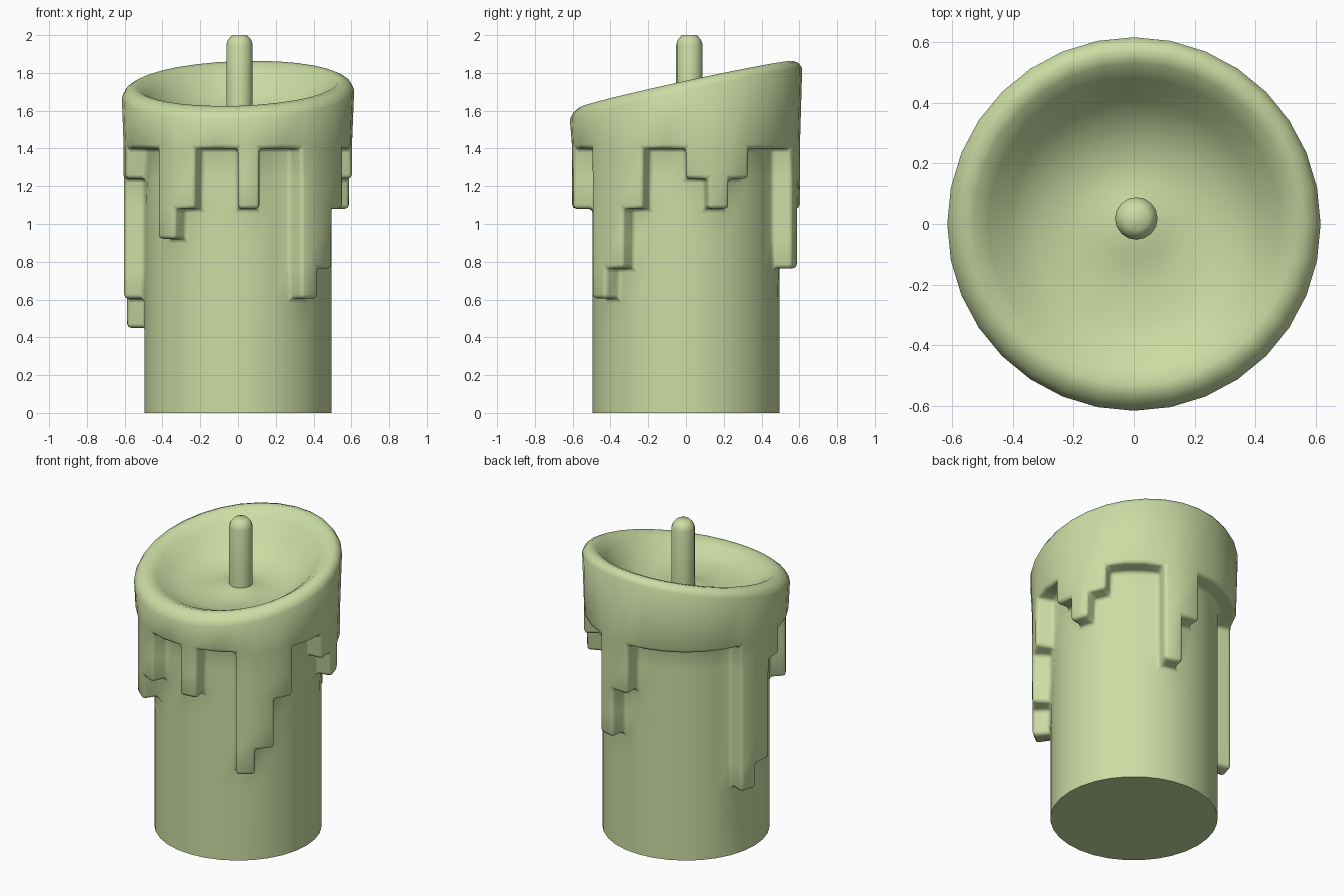
import bpy, bmesh, math

if "Cube" in bpy.data.objects:
    bpy.data.objects.remove(bpy.data.objects["Cube"])

wax = bpy.data.materials.new("pale green wax")
wax.diffuse_color = (0.60, 0.72, 0.37, 1)
wax.use_nodes = True
wax.node_tree.nodes["Principled BSDF"].inputs["Base Color"].default_value = wax.diffuse_color

N = 32
ROWS = [0, 0.45, 0.605, 0.765, 0.92, 1.08, 1.24, 1.40]
R_IN, R_OUT = 0.495, 0.605
# lowest wax row of each drip, by sector counted from the front towards +x
drips = {0: 5, 3: 2, 4: 3, 5: 5, 8: 6, 9: 5, 10: 6, 14: 3, 15: 5,
         22: 1, 23: 2, 24: 6, 28: 4, 29: 5}


def is_wax(k, row):
    return row >= drips.get(k % N, 7)


def polar(r, k):
    a = 2 * math.pi * k / N
    return r * math.sin(a), -r * math.cos(a)


def finish(name, bm, angle):
    bmesh.ops.recalc_face_normals(bm, faces=bm.faces)
    me = bpy.data.meshes.new(name)
    bm.to_mesh(me)
    bm.free()
    me.materials.append(wax)
    ob = bpy.data.objects.new(name, me)
    bpy.context.collection.objects.link(ob)
    bpy.ops.object.select_all(action='DESELECT')
    ob.select_set(True)
    bpy.context.view_layer.objects.active = ob
    bpy.ops.object.shade_smooth_by_angle(angle=math.radians(angle))
    return ob


# candle body with raised drips
bm = bmesh.new()
cache = {}


def vert(k, row, outer):
    key = (k % N, row, outer)
    if key not in cache:
        x, y = polar(R_OUT if outer else R_IN, k)
        cache[key] = bm.verts.new((x, y, ROWS[row]))
    return cache[key]


for k in range(N):
    for row in range(7):
        o = is_wax(k, row)
        bm.faces.new([vert(k, row, o), vert(k + 1, row, o),
                      vert(k + 1, row + 1, o), vert(k, row + 1, o)])
        # side wall of a drip
        if o != is_wax(k + 1, row):
            bm.faces.new([vert(k + 1, row, True), vert(k + 1, row, False),
                          vert(k + 1, row + 1, False), vert(k + 1, row + 1, True)])
        # underside of a drip or of the cap
        if not o and is_wax(k, row + 1):
            bm.faces.new([vert(k, row + 1, True), vert(k + 1, row + 1, True),
                          vert(k + 1, row + 1, False), vert(k, row + 1, False)])
bm.faces.new([vert(k, 0, False) for k in range(N)])

# tilted rim and hollow: radius, height, tilt
rings = [(0.615, 1.69, 0.22), (0.596, 1.722, 0.22), (0.565, 1.74, 0.217),
         (0.53, 1.737, 0.21), (0.48, 1.70, 0.19), (0.41, 1.635, 0.15),
         (0.33, 1.585, 0.09), (0.22, 1.56, 0.04), (0.12, 1.56, 0.0),
         (0.08, 1.575, 0.0)]
prev = [vert(k, 7, True) for k in range(N)]
for r, z, t in rings:
    ring = []
    for k in range(N):
        x, y = polar(r, k)
        ring.append(bm.verts.new((x, y, z + t * y + 0.15 * t * x)))
    for k in range(N):
        j = (k + 1) % N
        bm.faces.new([prev[k], prev[j], ring[j], ring[k]])
    prev = ring
bm.faces.new(prev)
bmesh.ops.recalc_face_normals(bm, faces=bm.faces)

# soften the drip edges
edges = [e for e in bm.edges
         if all(0.4 < v.co.z < 1.41 for v in e.verts)
         and e.calc_face_angle(0) > math.radians(45)]
bmesh.ops.bevel(bm, geom=edges, offset=0.022, segments=2, profile=0.5,
                affect='EDGES', clamp_overlap=True)
finish("candle_body", bm, 60)

# wick with a rounded tip
bm = bmesh.new()
prev = None
for r, z in [(0.07, 1.53), (0.07, 1.95), (0.062, 1.975), (0.04, 2.0)]:
    ring = [bm.verts.new((0.008 + r * math.cos(i * math.pi / 8),
                          0.018 + r * math.sin(i * math.pi / 8), z)) for i in range(16)]
    if prev:
        for i in range(16):
            j = (i + 1) % 16
            bm.faces.new([prev[i], prev[j], ring[j], ring[i]])
    else:
        bm.faces.new(ring)
    prev = ring
bm.faces.new(prev)
finish("wick", bm, 60)
